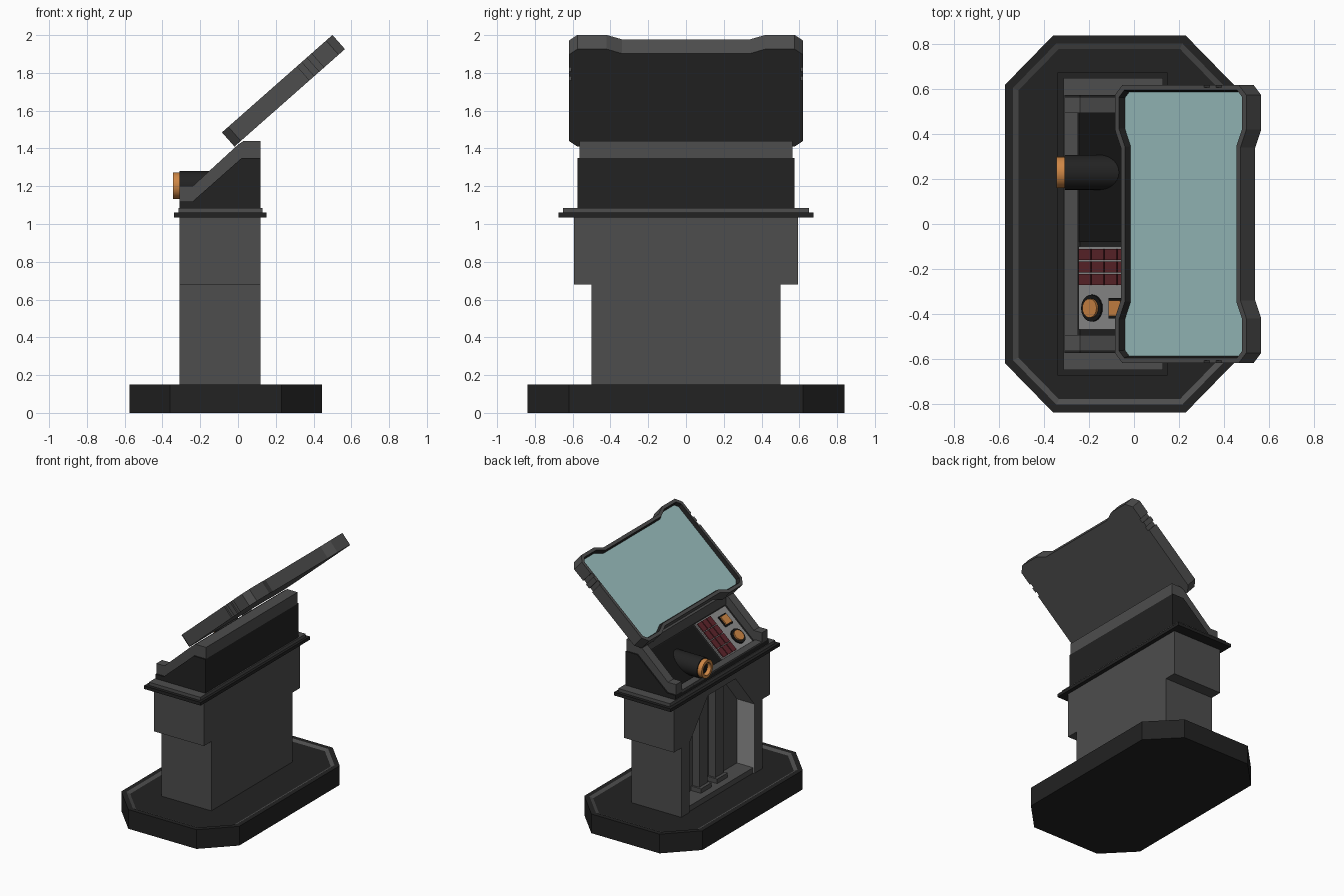
import bpy, bmesh, math
from mathutils import Matrix, Vector

if "Cube" in bpy.data.objects:
    bpy.data.objects.remove(bpy.data.objects["Cube"])


def material(name, r, g, b):
    m = bpy.data.materials.new(name)
    m.diffuse_color = (r, g, b, 1)
    m.use_nodes = True
    m.node_tree.nodes["Principled BSDF"].inputs["Base Color"].default_value = m.diffuse_color
    return m


DARK = material("dark_metal", .016, .016, .016)
BLACK = material("black_panel", .008, .008, .008)
GREY = material("mid_grey", .075, .075, .075)
LIGHT = material("light_grey", .27, .27, .27)
ORANGE = material("orange", .62, .24, .06)
RED = material("dark_red", .11, .018, .024)
GLASS = material("glass", .33, .53, .53)


def prism(name, pts, axis, a, b, mat, matrix=None):
    """Extrude a 2D outline along an axis from a to b."""
    place = {'x': lambda p, t: (t, p[0], p[1]),
             'y': lambda p, t: (p[0], t, p[1]),
             'z': lambda p, t: (p[0], p[1], t)}[axis]
    bm = bmesh.new()
    lo = [bm.verts.new(place(p, a)) for p in pts]
    hi = [bm.verts.new(place(p, b)) for p in pts]
    bm.faces.new(lo)
    bm.faces.new(hi)
    n = len(pts)
    for i in range(n):
        bm.faces.new((lo[i], lo[(i + 1) % n], hi[(i + 1) % n], hi[i]))
    bmesh.ops.recalc_face_normals(bm, faces=bm.faces)
    me = bpy.data.meshes.new(name)
    bm.to_mesh(me)
    bm.free()
    me.materials.append(mat)
    ob = bpy.data.objects.new(name, me)
    bpy.context.collection.objects.link(ob)
    if matrix:
        ob.matrix_world = matrix
    return ob


def box(name, x0, x1, y0, y1, z0, z1, mat, matrix=None):
    return prism(name, [(x0, y0), (x1, y0), (x1, y1), (x0, y1)], 'z', z0, z1, mat, matrix)


def circle(cx, cy, r, n):
    return [(cx + r * math.cos(2 * math.pi * i / n), cy + r * math.sin(2 * math.pi * i / n)) for i in range(n)]


def recess(ob, direction, steps):
    """Inset the cap facing a direction; steps are (width, depth, rim material, cap material)."""
    bm = bmesh.new()
    bm.from_mesh(ob.data)
    cap = max(bm.faces, key=lambda f: f.normal.dot(Vector(direction)) + .001 * len(f.verts))
    for width, depth, rim, inner in steps:
        for m in (rim, inner):
            if m.name not in ob.data.materials:
                ob.data.materials.append(m)
        res = bmesh.ops.inset_region(bm, faces=[cap], thickness=width, depth=depth, use_even_offset=True)
        for f in res['faces']:
            f.material_index = ob.data.materials.find(rim.name)
        cap.material_index = ob.data.materials.find(inner.name)
    bm.to_mesh(ob.data)
    bm.free()


def tilt(x, z, degrees):
    return Matrix.Translation((x, 0, z)) @ Matrix.Rotation(-math.radians(degrees), 4, 'Y')


# Octagonal base with a light groove
base = prism("base", [(-.575, -.62), (-.36, -.84), (.23, -.84), (.445, -.62),
                      (.445, .62), (.23, .84), (-.36, .84), (-.575, .62)], 'z', 0, .15, DARK)
recess(base, (0, 0, 1), [(.035, 0, DARK, DARK), (.025, -.012, GREY, DARK)])

# Pillar: solid rear core and an arched front frame
tee = [(-.5, .13), (-.5, .68), (-.593, .68), (-.593, 1.04), (.593, 1.04), (.593, .68), (.5, .68), (.5, .13)]
arch = [(.4, .13), (.4, .68), (.17, .965), (-.17, .965), (-.4, .68), (-.4, .13)]
prism("pillar_core", tee, 'x', -.16, .12, GREY)
frame = prism("pillar_front_frame", tee + arch, 'x', -.31, -.16, GREY)
frame.data.materials.append(LIGHT)
for p in frame.data.polygons:
    if abs(p.normal.x) < .1 and abs(p.center.y) < .405 and .16 < p.center.z < 1:
        p.material_index = 1

# Niche sill and the two ribs inside it
box("niche_sill", -.30, -.16, -.4, .4, .13, .18, GREY)
for s, tag in ((1, "left"), (-1, "right")):
    box("niche_rib_" + tag, -.22, -.16, s * .1 - .05, s * .1 + .05, .18, .965, GREY)
    box("niche_rib_foot_" + tag, -.245, -.16, s * .1 - .065, s * .1 + .065, .18, .215, GREY)

# Stepped flange under the console
box("flange_lower", -.34, .15, -.675, .675, 1.035, 1.06, DARK)
box("flange_upper", -.315, .13, -.65, .65, 1.06, 1.085, GREY)

# Console body, side cheeks, front lip and back rim
slope = [(-.31, 1.12), (-.24, 1.12), (.02, 1.35), (.12, 1.35)]
prism("console_body", [(-.31, 1.08)] + slope + [(.12, 1.08)], 'y', -.575, .575, DARK)
rail = slope + [(.12, 1.44), (.03, 1.44), (0, 1.42), (-.24, 1.20), (-.31, 1.20)]
for s, tag in ((1, "left"), (-1, "right")):
    prism("console_cheek_" + tag, rail, 'y', s * .495, s * .565, GREY)
prism("console_back_rim", [(.02, 1.35), (.12, 1.35), (.12, 1.44), (.03, 1.44), (0, 1.42), (0, 1.34)],
      'y', -.495, .495, GREY)
box("console_front_lip", -.31, -.25, -.495, .495, 1.11, 1.13, GREY)

# Control panel parts lying on the slope
panel = tilt(-.24, 1.12, 41.5)
box("dark_panel", 0, .32, -.08, .495, -.01, .006, BLACK, panel)
box("key_plate", 0, .32, -.47, -.1, -.01, .012, LIGHT, panel)
for row in range(3):
    for col in range(4):
        u, y = .008 + col * .077, -.16 - row * .056
        box(f"key_{row}_{col}", u, u + .071, y, y + .049, .005, .02, RED, panel)
prism("knob_ring", circle(.085, -.375, .06, 20), 'z', .005, .022, BLACK, panel)
prism("knob", circle(.085, -.375, .042, 20), 'z', .01, .034, ORANGE, panel)
box("button_surround", .185, .275, -.42, -.33, .005, .02, BLACK, panel)
box("button", .195, .265, -.41, -.34, .01, .03, ORANGE, panel)

# Round port with an orange hollow ring
port = prism("port_barrel", circle(.23, 1.203, .078, 28), 'x', -.31, .02, DARK)
ring = prism("port_ring", circle(.23, 1.203, .07, 28), 'x', -.345, -.305, ORANGE)
recess(ring, (-1, 0, 0), [(.008, .0, ORANGE, ORANGE), (.014, 0, ORANGE, ORANGE), (.002, -.03, ORANGE, BLACK)])

# Tilted screen: notched outline, recessed glass
L = .78
half = [(0, .34 - .34), (.035, 0), (.035, .34), (0, .42), (0, .575), (.045, .62),
        (L - .045, .62), (L, .575), (L, .42), (L - .035, .34)][2:]
outline = half + [(u, -y) for u, y in reversed(half)]
screen_frame = tilt(-.085, 1.485, 41.4)
screen = prism("screen", outline, 'z', -.1, 0, GREY, screen_frame)
recess(screen, (0, 0, 1), [(.024, 0, GREY, GREY), (.008, -.03, DARK, GLASS)])

# Small cuts through the screen's side edges
for s, tag in ((1, "left"), (-1, "right")):
    for i, u in enumerate((.53, .60)):
        cutter = box(f"notch_cutter_{tag}_{i}", u, u + .032, s * .607, s * .65, -.15, .05, BLACK, screen_frame)
        cutter.hide_render = True
        cutter.hide_viewport = True
        mod = screen.modifiers.new("notch", 'BOOLEAN')
        mod.operation = 'DIFFERENCE'
        mod.solver = 'EXACT'
        mod.object = cutter

# Smooth only the round parts
bpy.ops.object.select_all(action='DESELECT')
for ob in (port, ring):
    ob.select_set(True)
bpy.context.view_layer.objects.active = port
bpy.ops.object.shade_smooth_by_angle(angle=math.radians(30))
